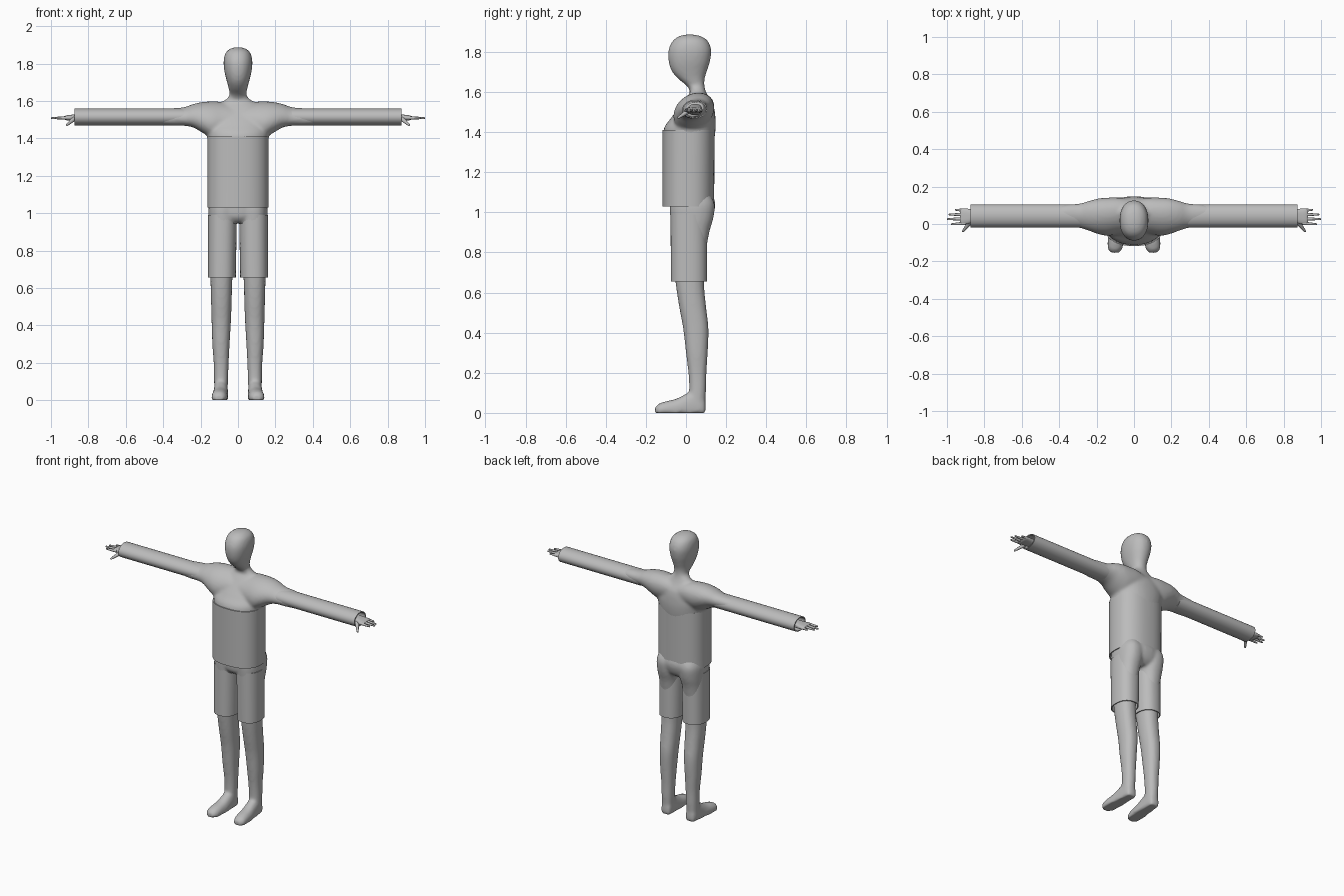
import bpy
import bmesh
from math import cos, sin, pi, copysign
from mathutils import Vector

if "Cube" in bpy.data.objects:
    bpy.data.objects.remove(bpy.data.objects["Cube"])

grey = bpy.data.materials.new("plain grey")
grey.use_nodes = True
tone = (0.5, 0.5, 0.5, 1)
grey.diffuse_color = tone
grey.node_tree.nodes["Principled BSDF"].inputs["Base Color"].default_value = tone


def smooth_path(sections, steps):
    """Catmull-Rom resampling of (position, a0, a1, b0, b1) sections."""
    out = []
    for i in range(len(sections) - 1):
        p, q = sections[max(i - 1, 0)], sections[i]
        r, s = sections[i + 1], sections[min(i + 2, len(sections) - 1)]
        for k in range(steps):
            t = k / steps
            out.append([b + t * (c - a + t * (2 * a - 5 * b + 4 * c - d
                        + t * (3 * (b - c) + d - a))) / 2
                        for a, b, c, d in zip(p, q, r, s)])
    return out + [list(sections[-1])]


def ring(bm, section, axis, side, power, shear, inset=0, count=40):
    """Superellipse cross-section; extents are given in the two other axes."""
    t, a0, a1, b0, b1 = section
    verts = []
    for i in range(count):
        angle = 2 * pi * i / count
        ca, sa = cos(angle), sin(angle)
        u = copysign(abs(ca) ** (2 / power), ca) * ((a1 - a0) / 2 - inset)
        v = copysign(abs(sa) ** (2 / power), sa) * ((b1 - b0) / 2 - inset)
        a, b = (a0 + a1) / 2 + u + shear * v, (b0 + b1) / 2 + v
        x, y, z = {"X": (t, a, b), "Y": (a, t, b), "Z": (a, b, t)}[axis]
        verts.append(bm.verts.new((x * side, y, max(z, 0))))
    return verts


def bridge(bm, low, high):
    for i in range(len(low)):
        j = (i + 1) % len(low)
        bm.faces.new((low[i], low[j], high[j], high[i]))


def loft(bm, sections, axis, side=1, power=2.0, shear=0.0):
    """Closed solid through the sections."""
    rings = [ring(bm, s, axis, side, power, shear)
             for s in smooth_path(sections, 4)]
    for low, high in zip(rings, rings[1:]):
        bridge(bm, low, high)
    bm.faces.new(rings[0])
    bm.faces.new(rings[-1])


def tube(bm, sections, axis, power=2.0, wall=0.006):
    """Hollow cloth tube with a wall and open ends."""
    path = smooth_path(sections, 2)
    rings = [ring(bm, s, axis, 1, power, 0) for s in path]
    rings += [ring(bm, s, axis, 1, power, 0, wall) for s in reversed(path)]
    for low, high in zip(rings, rings[1:] + rings[:1]):
        bridge(bm, low, high)


def digit(bm, start, end, r0, r1):
    """Tapered finger with a rounded tip."""
    start, end = Vector(start), Vector(end)
    along = end - start
    turn = along.to_track_quat("Z", "Y").to_matrix().to_4x4()
    turn.translation = (start + end) / 2
    bmesh.ops.create_cone(bm, cap_ends=True, segments=12, radius1=r0,
                          radius2=r1, depth=along.length, matrix=turn)
    turn.translation = end
    bmesh.ops.create_uvsphere(bm, u_segments=12, v_segments=8, radius=r1,
                              matrix=turn)


def finish(bm, name, mirrored=False):
    bmesh.ops.recalc_face_normals(bm, faces=bm.faces)
    mesh = bpy.data.meshes.new(name)
    bm.to_mesh(mesh)
    bm.free()
    mesh.materials.append(grey)
    obj = bpy.data.objects.new(name, mesh)
    bpy.context.collection.objects.link(obj)
    bpy.ops.object.select_all(action="DESELECT")
    obj.select_set(True)
    bpy.context.view_layer.objects.active = obj
    bpy.ops.object.shade_smooth_by_angle(angle=0.7)
    if mirrored:
        obj.modifiers.new("mirror", "MIRROR").use_mirror_merge = False
    return obj


# Body: head and torso, shoulders, legs and feet fused into one skin
body = bmesh.new()
loft(body, [
    (0.95, -.1, .1, -.05, .1), (0.98, -.14, .14, -.075, .13),
    (1.04, -.155, .155, -.08, .146), (1.12, -.15, .15, -.08, .13),
    (1.3, -.155, .155, -.1, .135), (1.41, -.165, .165, -.112, .147),
    (1.47, -.17, .17, -.075, .147), (1.53, -.15, .15, -.03, .138),
    (1.57, -.12, .12, 0, .115), (1.6, -.075, .075, .02, .1),
    (1.63, -.046, .046, .005, .092), (1.667, -.05, .05, -.04, .093),
    (1.706, -.06, .06, -.072, .105), (1.755, -.072, .072, -.087, .12),
    (1.81, -.077, .077, -.087, .126), (1.855, -.067, .067, -.066, .108),
    (1.878, -.043, .043, -.035, .075), (1.887, -.015, .015, 0, .035)],
    "Z", power=2.2)
for side in (1, -1):
    loft(body, [
        (0, -.04, .13, 1.42, 1.58), (.08, -.05, .138, 1.41, 1.594),
        (.14, -.06, .138, 1.405, 1.597), (.19, -.052, .134, 1.43, 1.594),
        (.24, -.035, .122, 1.458, 1.583), (.29, -.02, .108, 1.467, 1.566),
        (.36, -.016, .103, 1.468, 1.56), (.46, -.005, .09, 1.475, 1.55)],
        "X", side, shear=0.25)
    loft(body, [
        (.05, .055, .127, .01, .096), (.12, .053, .128, .016, .1),
        (.2, .05, .13, .012, .102), (.3, .045, .137, 0, .108),
        (.42, .038, .141, -.014, .112), (.53, .034, .144, -.034, .1),
        (.65, .03, .147, -.052, .09), (.8, .022, .15, -.068, .1),
        (.9, .016, .153, -.072, .116), (.97, .006, .157, -.078, .136),
        (1.04, .004, .157, -.08, .143), (1.09, .02, .14, -.06, .12)],
        "Z", side, power=2.3)
    loft(body, [
        (.098, .075, .105, -.01, .05), (.085, .058, .123, -.03, .09),
        (.04, .054, .129, -.04, .115), (0, .053, .132, -.04, .095),
        (-.05, .053, .138, -.04, .07), (-.1, .056, .142, -.035, .058),
        (-.135, .064, .139, -.025, .046), (-.154, .08, .122, -.01, .028)],
        "Y", side, power=2.3)
skin = finish(body, "body")
fuse = skin.modifiers.new("fuse", "REMESH")
fuse.mode = "VOXEL"
fuse.voxel_size = 0.009
fuse.use_smooth_shade = True
relax = skin.modifiers.new("relax", "SMOOTH")
relax.factor = 0.5
relax.iterations = 6

# Shirt trunk
shirt = bmesh.new()
tube(shirt, [(1.03, -.164, .164, -.118, .14),
             (1.41, -.164, .164, -.118, .143)], "Z", power=2.4)
finish(shirt, "shirt")

# Sleeves
sleeve = bmesh.new()
tube(sleeve, [(.28, -.018, .105, 1.468, 1.56),
              (.875, -.018, .105, 1.468, 1.56)], "X")
finish(sleeve, "sleeves", True)

# Shorts legs
shorts = bmesh.new()
tube(shorts, [(.655, .012, .16, -.075, .105),
              (.99, .006, .16, -.077, .105)], "Z", power=2.3)
finish(shorts, "shorts", True)

# Hands: palm, four fingers and a thumb
hand = bmesh.new()
loft(hand, [(.78, .01, .08, 1.485, 1.54), (.86, .008, .078, 1.492, 1.53),
            (.89, 0, .082, 1.494, 1.526), (.92, -.003, .083, 1.497, 1.522),
            (.93, .005, .075, 1.503, 1.516)], "X", power=2.6)
for y, tip_y, tip in ((.004, -.001, .974), (.028, .026, .995),
                      (.05, .051, .986), (.072, .076, .952)):
    digit(hand, (.9, y, 1.51), (tip, tip_y, 1.508), .0105, .005)
digit(hand, (.875, .012, 1.505), (.914, -.038, 1.472), .013, .006)
finish(hand, "hands", True)
